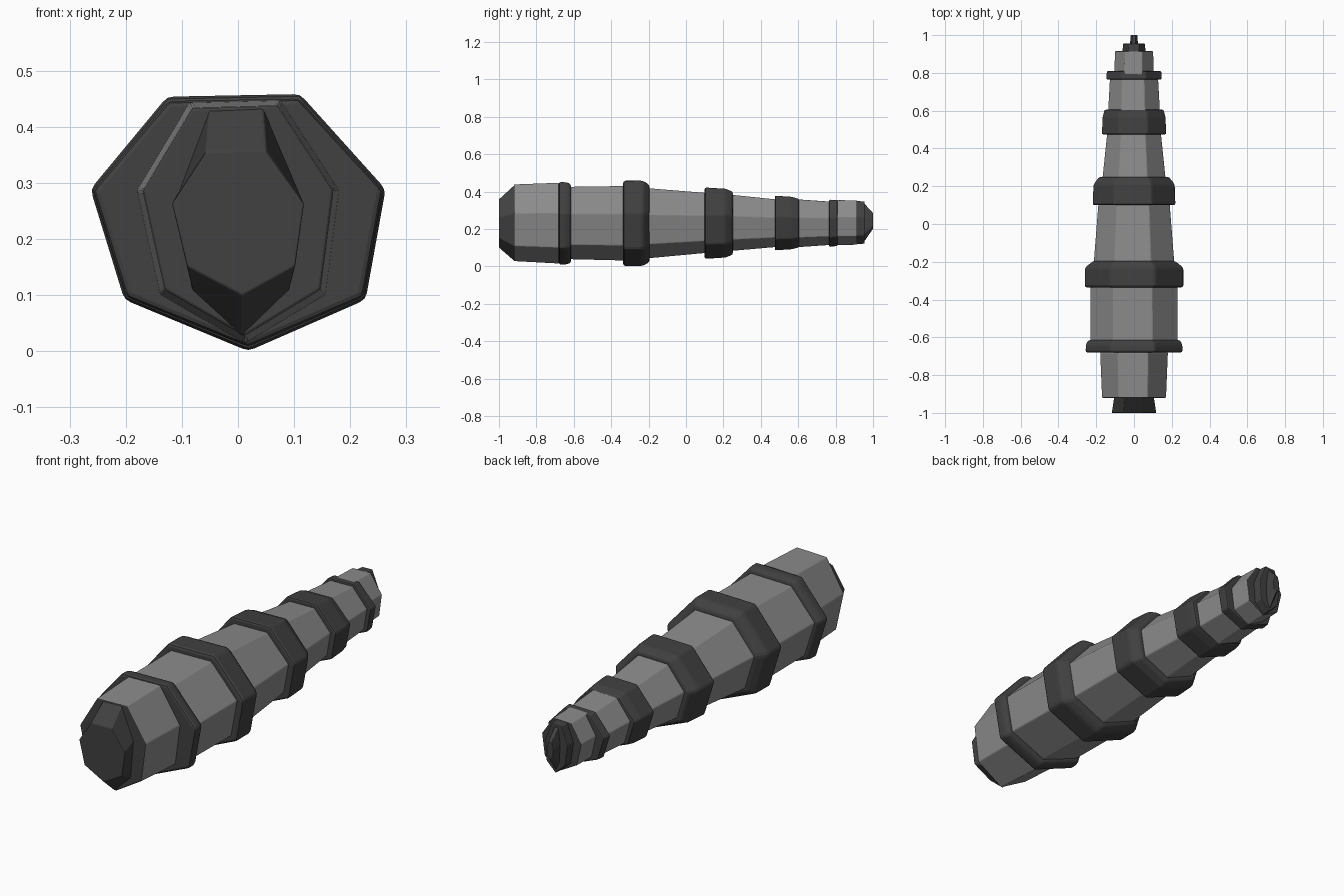
import bpy, bmesh

def material(name, v):
    m = bpy.data.materials.new(name)
    m.diffuse_color = (v, v, v, 1)
    return m

light = material("light_grey", 0.26)
dark = material("dark_grey", 0.052)

# slightly skewed seven-sided section: x in -1..1, height in 0..1
SECTION = [(0.07, 0), (0.865, 0.2), (1, 0.63), (0.42, 1),
           (-0.48, 0.99), (-1, 0.63), (-0.77, 0.2)]

def loft(name, stations, mat, bevel=0.0, end_mat=None):
    """Skin sections placed at stations (y, half width, z low, z high)."""
    bm = bmesh.new()
    loops = [[bm.verts.new((u * w, y, lo + v * (hi - lo))) for u, v in SECTION]
             for y, w, lo, hi in stations]
    n = len(SECTION)
    for a, b in zip(loops, loops[1:]):
        for i in range(n):
            j = (i + 1) % n
            bm.faces.new((a[i], a[j], b[j], b[i]))
    bm.faces.new(loops[0])
    bm.faces.new(loops[-1])
    bmesh.ops.recalc_face_normals(bm, faces=bm.faces)
    if end_mat:  # flat end faces take the second colour
        for f in bm.faces:
            f.material_index = int(abs(f.normal.y) > 0.95)
    me = bpy.data.meshes.new(name)
    bm.to_mesh(me)
    bm.free()
    me.materials.append(mat)
    if end_mat:
        me.materials.append(end_mat)
    ob = bpy.data.objects.new(name, me)
    bpy.context.collection.objects.link(ob)
    if bevel:
        mod = ob.modifiers.new("edge_bevel", 'BEVEL')
        mod.width = bevel
        mod.segments = 2
        mod.limit_method = 'ANGLE'
        mod.angle_limit = 0.35
    return ob

# light body segments
loft("nose_segment", [(-0.92, 0.17, 0.027, 0.438), (-0.68, 0.18, 0.014, 0.447)],
     light, 0.005, dark)
loft("body_segment_1", [(-0.65, 0.232, 0.038, 0.425), (-0.30, 0.23, 0.03, 0.43)], light, 0.005)
loft("body_segment_2", [(-0.23, 0.216, 0.04, 0.42), (0.14, 0.187, 0.074, 0.39)], light, 0.005)
loft("body_segment_3", [(0.22, 0.17, 0.08, 0.385), (0.51, 0.14, 0.105, 0.355)], light, 0.005)
loft("body_segment_4", [(0.57, 0.139, 0.1, 0.36), (0.79, 0.127, 0.115, 0.345)], light, 0.004)
loft("tail_segment", [(0.79, 0.104, 0.112, 0.355), (0.915, 0.102, 0.115, 0.352)],
     light, 0.004, dark)

# dark bands
loft("front_band", [(-0.68, 0.258, 0.008, 0.45), (-0.64, 0.258, 0.008, 0.45),
                    (-0.615, 0.245, 0.018, 0.44)], dark, 0.01)
loft("wide_band", [(-0.336, 0.263, 0, 0.458), (-0.23, 0.263, 0, 0.458),
                   (-0.195, 0.217, 0.02, 0.435)], dark, 0.012)
loft("middle_band", [(0.1, 0.221, 0.038, 0.422), (0.21, 0.217, 0.045, 0.415),
                     (0.25, 0.186, 0.06, 0.4)], dark, 0.01)
loft("narrow_band", [(0.475, 0.172, 0.084, 0.378), (0.565, 0.168, 0.09, 0.372),
                     (0.605, 0.158, 0.1, 0.36)], dark, 0.008)
loft("rear_band", [(0.765, 0.148, 0.103, 0.357), (0.81, 0.145, 0.108, 0.353)], dark, 0.006)

# dark end pieces
loft("nose_cap", [(-1, 0.118, 0.1, 0.358), (-0.915, 0.105, 0.025, 0.436)], dark, 0.003)
loft("tail_cap", [(0.905, 0.062, 0.117, 0.35), (0.955, 0.058, 0.12, 0.347)], dark, 0.004)
loft("tail_tip", [(0.945, 0.022, 0.12, 0.345), (1, 0.017, 0.2, 0.285)], dark, 0.002)
